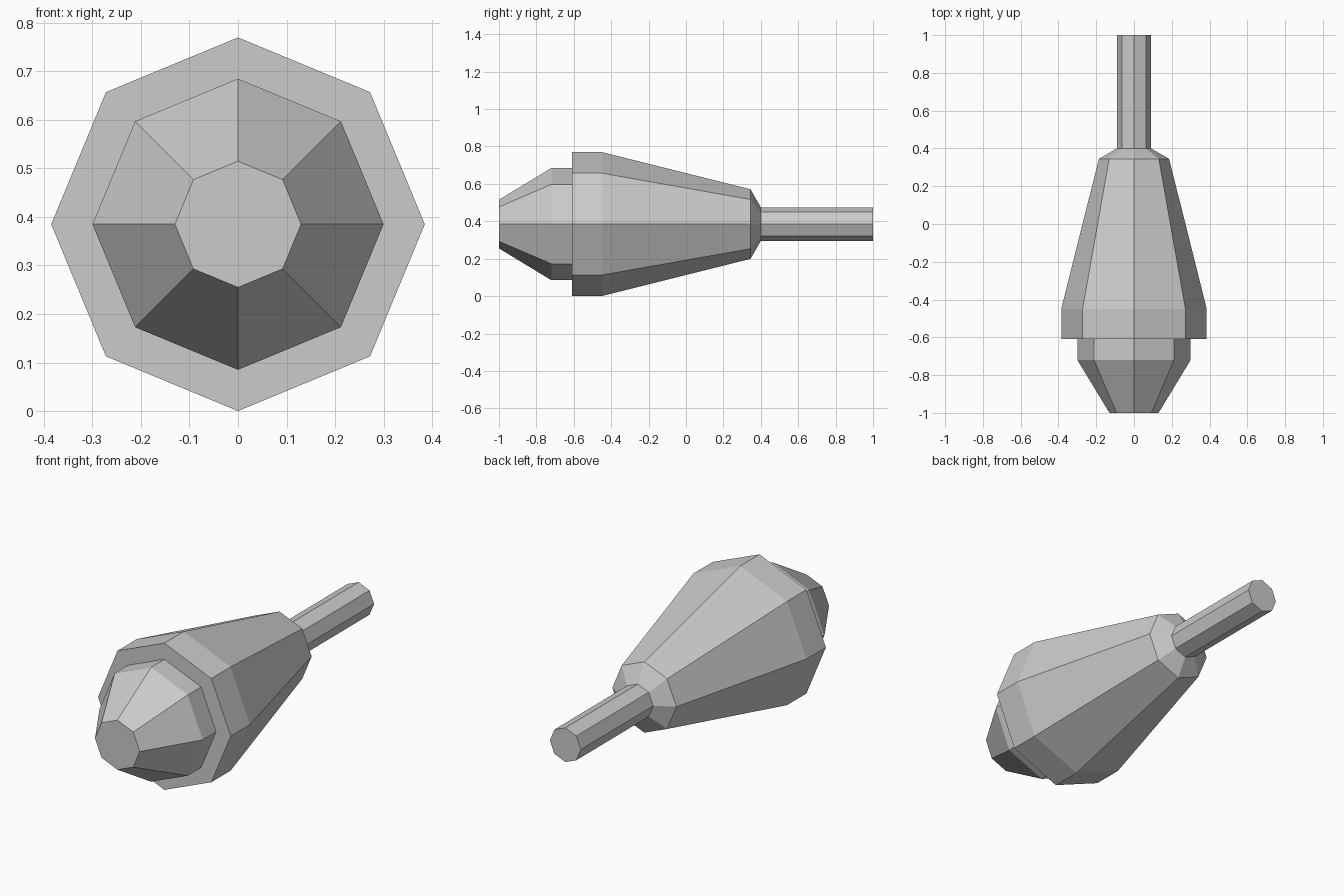
import bpy
import bmesh
from math import cos, sin, tau

SIDES = 8
AXIS_Z = 0.385

# Remove the default cube
cube = bpy.data.objects.get("Cube")
if cube:
    bpy.data.objects.remove(cube, do_unlink=True)

# Single plain grey
grey = bpy.data.materials.new("light_grey")
grey.use_nodes = True
color = (0.6, 0.6, 0.6, 1)
grey.diffuse_color = color
grey.node_tree.nodes["Principled BSDF"].inputs["Base Color"].default_value = color


def lathe(name, profile):
    """Closed, flat-shaded octagonal solid along y from (y, radius) pairs."""
    bm = bmesh.new()
    rings = []
    for y, r in profile:
        rings.append([bm.verts.new((r * cos(tau * i / SIDES), y, r * sin(tau * i / SIDES)))
                      for i in range(SIDES)])
    for a, b in zip(rings, rings[1:]):
        for i in range(SIDES):
            j = (i + 1) % SIDES
            bm.faces.new((a[i], a[j], b[j], b[i]))
    bm.faces.new(rings[0])
    bm.faces.new(rings[-1])
    bmesh.ops.recalc_face_normals(bm, faces=bm.faces[:])
    mesh = bpy.data.meshes.new(name)
    bm.to_mesh(mesh)
    bm.free()
    mesh.materials.append(grey)
    obj = bpy.data.objects.new(name, mesh)
    obj.location.z = AXIS_Z
    bpy.context.collection.objects.link(obj)
    return obj


# Tapered nose, seated a little inside the housing
lathe("nose", [(-1.0, 0.13), (-0.72, 0.30), (-0.59, 0.30)])

# Main housing: front band, long taper, short rear bevel
lathe("housing", [(-0.61, 0.385), (-0.45, 0.385), (0.345, 0.186), (0.40, 0.09)])

# Rear shaft
lathe("shaft", [(0.38, 0.09), (1.0, 0.09)])
